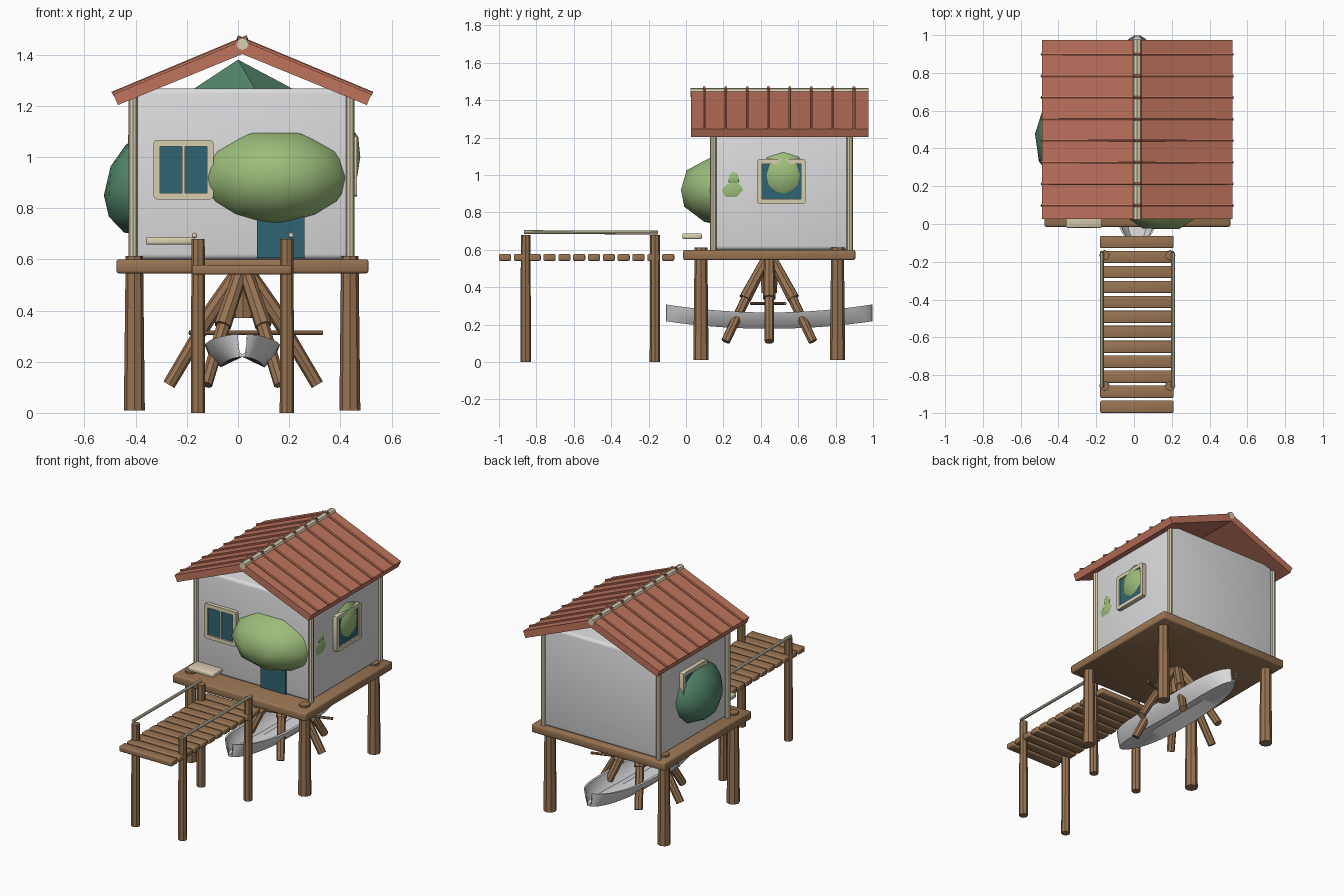
import bpy, bmesh, math
from mathutils import Vector, Matrix

if "Cube" in bpy.data.objects:
    bpy.data.objects.remove(bpy.data.objects["Cube"])


def make_material(name, r, g, b):
    lin = [((c / 255 + 0.055) / 1.055) ** 2.4 for c in (r, g, b)]
    m = bpy.data.materials.new(name)
    m.diffuse_color = (*lin, 1)
    m.use_nodes = True
    m.node_tree.nodes["Principled BSDF"].inputs["Base Color"].default_value = m.diffuse_color
    return m


WOOD = make_material("brown wood", 152, 116, 82)
ROOF = make_material("terracotta", 190, 115, 92)
WALL = make_material("off white", 220, 220, 222)
CREAM = make_material("cream", 216, 206, 176)
TEAL = make_material("teal glass", 48, 100, 114)
LEAF = make_material("light green", 156, 189, 122)
DARK = make_material("dark green", 84, 137, 108)


def finish(bm, name, mats, angle=35):
    bmesh.ops.recalc_face_normals(bm, faces=bm.faces)
    me = bpy.data.meshes.new(name)
    bm.to_mesh(me)
    bm.free()
    for m in mats:
        me.materials.append(m)
    ob = bpy.data.objects.new(name, me)
    bpy.context.collection.objects.link(ob)
    bpy.ops.object.select_all(action='DESELECT')
    ob.select_set(True)
    bpy.context.view_layer.objects.active = ob
    bpy.ops.object.shade_smooth_by_angle(angle=math.radians(angle))
    return ob


def box(name, lo, hi, mat, bevel=0.0, seg=2):
    bm = bmesh.new()
    lo, hi = Vector(lo), Vector(hi)
    bmesh.ops.create_cube(bm, size=1, matrix=Matrix.Translation((lo + hi) / 2)
                          @ Matrix.Diagonal((*(hi - lo), 1)))
    if bevel:
        bmesh.ops.bevel(bm, geom=bm.edges[:], offset=bevel, segments=seg,
                        profile=0.5, affect='EDGES')
    return finish(bm, name, [mat], 50)


def rod(name, a, b, r1, r2, mat, sides=8):
    a, b = Vector(a), Vector(b)
    d = b - a
    bm = bmesh.new()
    bmesh.ops.create_cone(bm, cap_ends=True, segments=sides, radius1=r1,
                          radius2=r2, depth=d.length,
                          matrix=Matrix.Translation((a + b) / 2)
                          @ d.to_track_quat('Z', 'Y').to_matrix().to_4x4())
    return finish(bm, name, [mat])


def bush(name, centre, radii, mat, sub=2, turn=0.0, droop=0.0, angle=35):
    bm = bmesh.new()
    bmesh.ops.create_icosphere(bm, subdivisions=sub, radius=1,
                               matrix=Matrix.Rotation(turn, 4, 'Z'))
    for v in bm.verts:
        x, y, z = v.co
        v.co = Vector(centre) + Vector((x * radii[0], y * radii[1],
                                        z * radii[2] + droop * x))
    return finish(bm, name, [mat], angle)


def window(name, centre, turn, w, h, mullion=False):
    # Frame block with its outer face inset as glass
    rot = Matrix.Translation(centre) @ Matrix.Rotation(turn, 4, 'Z')
    bm = bmesh.new()
    bmesh.ops.create_cube(bm, size=1, matrix=Matrix.Diagonal((w, 0.04, h, 1)))
    depth_edges = [e for e in bm.edges
                   if abs(e.verts[0].co.y - e.verts[1].co.y) > 0.01]
    bmesh.ops.bevel(bm, geom=depth_edges, offset=0.015, segments=2,
                    profile=0.5, affect='EDGES')
    bm.normal_update()
    face = min(bm.faces, key=lambda f: f.calc_center_median().y)
    bmesh.ops.inset_region(bm, faces=[face], thickness=0.026)
    bmesh.ops.inset_region(bm, faces=[face], thickness=0.001, depth=-0.01)
    face.material_index = 1
    bm.transform(rot)
    finish(bm, name, [CREAM, TEAL])
    if mullion:
        bar = box(name + "_bar", (-0.006, -0.018, -h / 2 + 0.02),
                  (0.006, 0, h / 2 - 0.02), CREAM)
        bar.data.transform(rot)


CX = 0.017

# House stilts and deck
for x in (-0.405, 0.437):
    for y in (0.08, 0.81):
        rod("stilt", (x, y, 0.01), (x, y, 0.612), 0.041, 0.034, WOOD)
box("deck", (-0.475, -0.015, 0.545), (0.51, 0.905, 0.6), WOOD, 0.01)

# House body with corner posts
box("house_walls", (-0.4, 0.14, 0.6), (0.437, 0.88, 1.268), WALL, 0.02, 3)
for x in (-0.41, 0.438):
    for y in (0.145, 0.875):
        rod("corner_post", (x, y, 0.6), (x, y, 1.24), 0.017, 0.017, CREAM)

# Door and windows
box("door", (0.075, 0.132, 0.606), (0.26, 0.15, 0.9), TEAL)
window("front_window", (-0.213, 0.135, 0.95), 0, 0.235, 0.233, True)
window("right_window", (0.445, 0.51, 0.965), math.pi / 2, 0.26, 0.24)
window("left_window", (-0.41, 0.51, 0.965), -math.pi / 2, 0.26, 0.24)

# Roof slopes and battens
for s in (-1, 1):
    bm = bmesh.new()
    prof = [(0, 1.455), (0.504, 1.245), (0.486, 1.203), (0, 1.402)]
    f = bm.faces.new([bm.verts.new((CX + s * x, 0.027, z)) for x, z in prof])
    ext = bmesh.ops.extrude_face_region(bm, geom=[f])
    for v in ext["geom"]:
        if isinstance(v, bmesh.types.BMVert):
            v.co.y = 0.975
    finish(bm, "roof_slope", [ROOF])
    for i in range(8):
        y = 0.098 + i * 0.1143
        rod("roof_batten", (CX - s * 0.02, y, 1.468),
            (CX + s * 0.508, y, 1.247), 0.008, 0.008, ROOF, 6)

# Ridge pole
rod("ridge_pole", (CX, 0.025, 1.442), (CX, 0.977, 1.442), 0.024, 0.024, CREAM)

# Tree growing through the house: trunk, roots, foliage
C = Vector((0.02, 0.445, 0))
rod("trunk", C + Vector((0, 0, 0.37)), C + Vector((0, 0, 1.0)), 0.042, 0.055, WOOD)
for k in range(6):
    a = k * math.pi / 3
    d = Vector((math.cos(a), math.sin(a) * 0.93, 0))
    up = Vector((0, 0, 1))
    rod("upper_root", C + d * 0.02 + up * 0.55, C + d * 0.16 + up * 0.34,
        0.028, 0.034, WOOD)
    rod("lower_root", C + d * 0.13 + up * 0.38, C + d * 0.29 + up * 0.11,
        0.027, 0.025, WOOD)
bush("front_foliage", (0.147, 0.25, 0.92), (0.31, 0.29, 0.2), LEAF, 2, 0.3, 0.0, 60)
bush("side_foliage", (0.34, 0.52, 1.0), (0.145, 0.17, 0.175), LEAF, 2, 0.0, 0.0, 60)
bush("left_foliage", (-0.36, 0.45, 0.9), (0.165, 0.24, 0.2), DARK, 2, 0.2, 0.05, 60)
bush("top_foliage", (0.0, 0.45, 1.07), (0.36, 0.32, 0.31), DARK, 1)
bush("side_sprig", (0.42, 0.255, 0.985), (0.03, 0.045, 0.05), LEAF, 1)

# Cream bench plank at the deck edge
box("bench", (-0.36, -0.02, 0.657), (-0.17, 0.085, 0.687), CREAM, 0.008)

# Jetty planks, posts and handrails
for i in range(12):
    y = -1.0 + i * 0.0793
    box("jetty_plank", (-0.18, y, 0.541), (0.21, y + 0.065, 0.577), WOOD, 0.007)
for x, rx in ((-0.156, -0.17), (0.191, 0.207)):
    for y in (-0.857, -0.166):
        rod("jetty_post", (x, y, 0), (x, y, 0.68), 0.028, 0.026, WOOD)
    rod("handrail", (rx, -0.865, 0.695), (rx, -0.15, 0.692), 0.01, 0.01, CREAM)

# Canoe: cross-sections swept from bow to stern
bm = bmesh.new()
rings = []
N = 28
for i in range(N + 1):
    t = -math.cos(math.pi * i / N)
    w = max(0.02, 0.147 * math.sqrt(max(0, 1 - abs(t) ** 3)))
    top, low = 0.265 + 0.043 * t * t, 0.178 + 0.04 * t * t
    half = [(w, top), (0.88 * w, (top + low) / 2), (0.58 * w, low), (0, 0.219)]
    inner = [(0, 0.229), (0.5 * w, low + 0.018), (0.75 * w, (top + low) / 2),
             (w * 0.88, top)]
    sec = half + [(-x, z) for x, z in half[-2::-1]]
    sec += [(-x, z) for x, z in inner[::-1]] + inner[1:]
    rings.append([bm.verts.new((CX + x, 0.445 + 0.553 * t, z)) for x, z in sec])
for a, b in zip(rings, rings[1:]):
    for j in range(len(a)):
        k = (j + 1) % len(a)
        bm.faces.new((a[j], a[k], b[k], b[j]))
bm.faces.new(rings[0])
bm.faces.new(rings[-1])
finish(bm, "canoe", [WALL], 40)

# Paddle resting across the canoe
rod("paddle", (-0.19, 0.35, 0.313), (0.33, 0.53, 0.313), 0.009, 0.009, WOOD)
